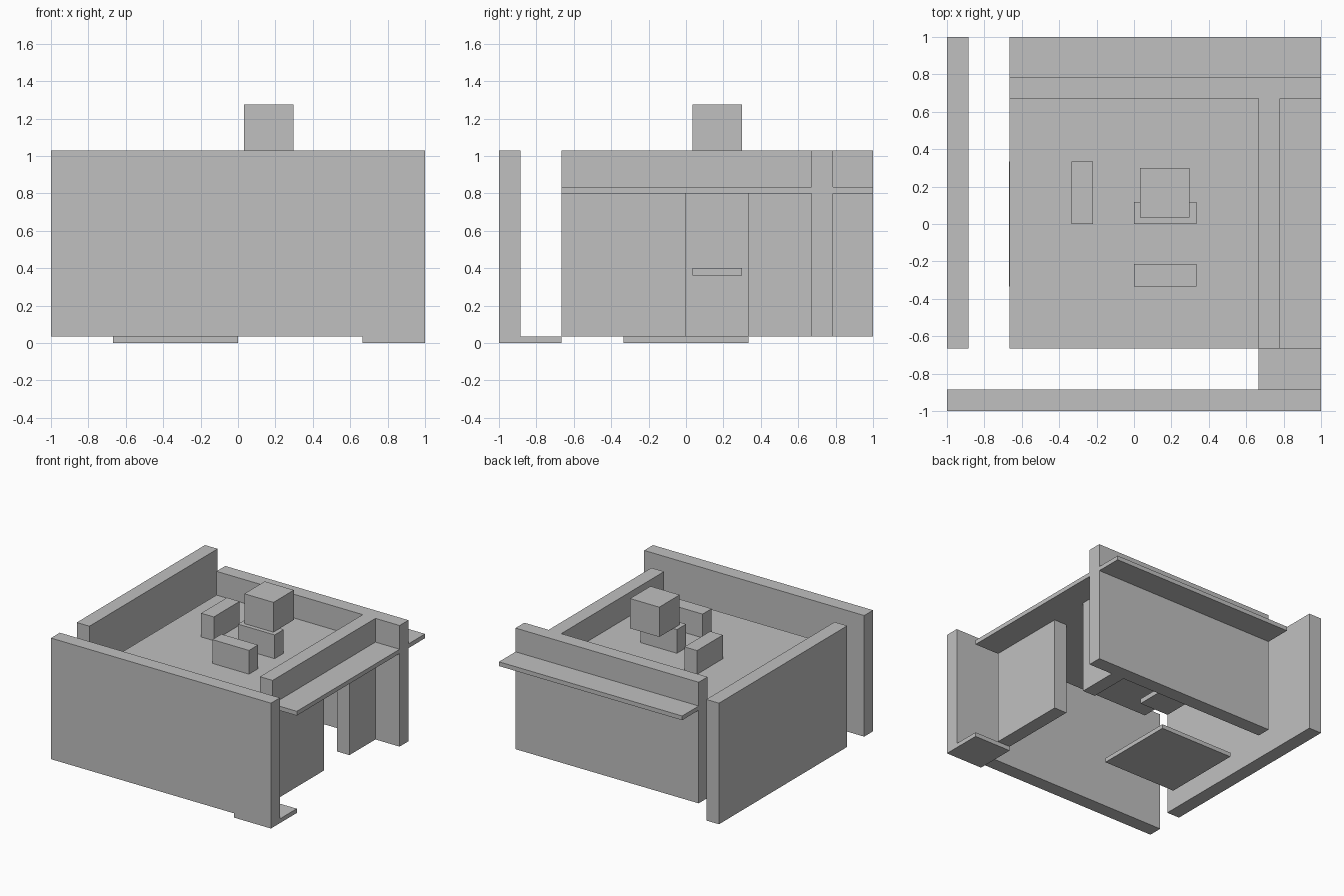
import bpy
import bmesh
from mathutils import Vector

if "Cube" in bpy.data.objects:
    bpy.data.objects.remove(bpy.data.objects["Cube"])

grey = bpy.data.materials.new("plain_grey")
grey.diffuse_color = (0.53, 0.53, 0.53, 1)
grey.use_nodes = True
grey.node_tree.nodes["Principled BSDF"].inputs["Base Color"].default_value = grey.diffuse_color

FLOOR = 0.035             # slab thickness and wall foot height
TOP = 1.03                # wall top
DECK0, DECK1 = 0.80, 0.835  # upper deck underside and surface


def box(name, x, y, z):
    """Flat-faced box from (min, max) ranges."""
    lo, hi = Vector((x[0], y[0], z[0])), Vector((x[1], y[1], z[1]))
    bm = bmesh.new()
    bmesh.ops.create_cube(bm, size=1)
    for v in bm.verts:
        v.co = Vector((v.co[i] + 0.5) * (hi[i] - lo[i]) + lo[i] for i in range(3))
    mesh = bpy.data.meshes.new(name)
    bm.to_mesh(mesh)
    bm.free()
    mesh.materials.append(grey)
    obj = bpy.data.objects.new(name, mesh)
    bpy.context.collection.objects.link(obj)
    return obj


# Outer walls
box("front_wall", (-1, 1), (-1, -0.885), (FLOOR, TOP))
box("left_wall", (-1, -0.885), (-0.665, 1), (FLOOR, TOP))
box("back_wall", (-0.665, 1), (0.67, 0.785), (FLOOR, TOP))

# Right wall with a doorway below the deck
EAST = (0.665, 0.78)
box("right_wall_front", EAST, (-0.665, 0), (FLOOR, DECK0))
box("right_wall_back", EAST, (0.333, 0.67), (FLOOR, DECK0))
box("right_wall_upper", EAST, (-0.665, 0.67), (DECK1, TOP))

# Upper deck, projecting past the back and right walls
box("upper_deck", (-0.665, 1), (-0.665, 1), (DECK0, DECK1))

# Floor slabs
box("corner_floor_slab", (0.665, 1), (-1, -0.665), (0, FLOOR))
box("centre_floor_slab", (-0.667, 0), (-0.335, 0.333), (0, FLOOR))

# Low blocks on the deck, and the cube above them
box("deck_block_left", (-0.335, -0.22), (0, 0.335), (DECK1, TOP))
box("deck_block_middle", (0, 0.333), (0, 0.118), (DECK1, TOP))
box("deck_block_front", (0, 0.333), (-0.333, -0.215), (DECK1, TOP))
box("raised_cube", (0.033, 0.298), (0.035, 0.3), (TOP, 1.275))

# Raised panel in the room below the deck
box("low_panel", (-0.3, -0.035), (0.035, 0.3), (0.36, 0.4))
